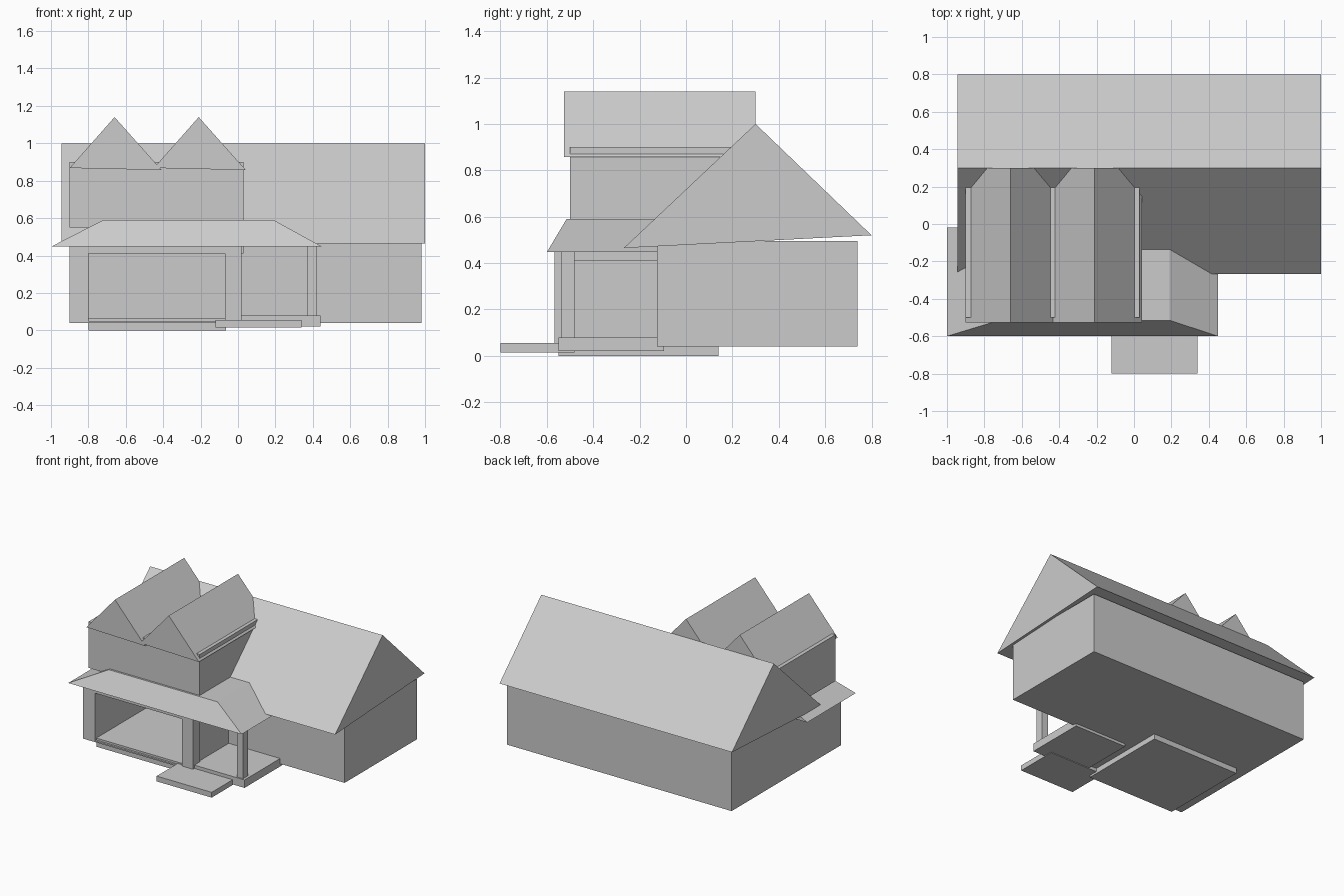
import bpy, bmesh
from mathutils import Vector

if "Cube" in bpy.data.objects:
    bpy.data.objects.remove(bpy.data.objects["Cube"])


def finish(name, bm):
    bmesh.ops.recalc_face_normals(bm, faces=bm.faces)
    me = bpy.data.meshes.new(name)
    bm.to_mesh(me)
    bm.free()
    ob = bpy.data.objects.new(name, me)
    bpy.context.collection.objects.link(ob)
    return ob


def extrude(name, points, offset):
    """Extrude a closed outline of 3D points by an offset."""
    bm = bmesh.new()
    face = bm.faces.new([bm.verts.new(p) for p in points])
    res = bmesh.ops.extrude_face_region(bm, geom=[face], use_keep_orig=True)
    verts = [g for g in res["geom"] if isinstance(g, bmesh.types.BMVert)]
    bmesh.ops.translate(bm, verts=verts, vec=Vector(offset))
    return finish(name, bm)


def box(name, x, y, z):
    outline = [(x[0], y[0], z[0]), (x[1], y[0], z[0]), (x[1], y[1], z[0]), (x[0], y[1], z[0])]
    return extrude(name, outline, (0, 0, z[1] - z[0]))


def frustum(name, low, high, z):
    """Solid between two rectangles given as (x0, x1, y0, y1)."""
    bm = bmesh.new()
    rings = []
    for (x0, x1, y0, y1), h in zip((low, high), z):
        rings.append([bm.verts.new(p) for p in ((x0, y0, h), (x1, y0, h), (x1, y1, h), (x0, y1, h))])
    for ring in rings:
        bm.faces.new(ring)
    for i in range(4):
        j = (i + 1) % 4
        bm.faces.new((rings[0][i], rings[0][j], rings[1][j], rings[1][i]))
    return finish(name, bm)


# House walls with the garage wing, hollowed by the garage opening
plan = [(-0.9, -0.565), (0.01, -0.565), (0.01, -0.125), (0.98, -0.125), (0.98, 0.74), (-0.9, 0.74)]
walls = extrude("house_walls", [(x, y, 0.04) for x, y in plan], (0, 0, 0.456))
cutter = box("garage_cutter", (-0.8, -0.07), (-0.9, 0.14), (0.05, 0.41))
cutter.hide_render = True
cutter.hide_viewport = True
cut = walls.modifiers.new("garage_opening", "BOOLEAN")
cut.object = cutter
cut.operation = "DIFFERENCE"
cut.solver = "EXACT"

# Garage floor, corner pillar and side beam
box("garage_floor", (-0.8, -0.065), (-0.55, 0.14), (0, 0.065))
box("garage_pillar", (-0.07, 0.02), (-0.567, -0.48), (0.05, 0.447))
box("side_beam", (-0.06, 0.03), (-0.48, -0.12), (0.41, 0.447))

# Porch
box("porch_floor", (0.0, 0.44), (-0.55, -0.095), (0.02, 0.08))
box("porch_step", (-0.12, 0.34), (-0.8, -0.48), (0.015, 0.055))
box("porch_post", (0.37, 0.42), (-0.54, -0.48), (0.08, 0.45))
frustum("porch_roof", (-1.0, 0.45, -0.6, -0.02), (-0.72, 0.19, -0.515, -0.02), (0.447, 0.59))

# Main gable roof
extrude("main_roof", [(-0.945, -0.268, 0.465), (-0.945, 0.8, 0.52), (-0.945, 0.3, 1.0)], (1.945, 0, 0))

# Upper storey with twin gables
box("upper_storey", (-0.9, 0.03), (-0.5, 0.25), (0.55, 0.9))
for side, ridge, left in (("left", -0.66, -0.9), ("right", -0.21, -0.45)):
    extrude("gable_roof_" + side,
            [(left, -0.527, 0.868), (ridge + 0.252, -0.527, 0.857), (ridge, -0.527, 1.14)],
            (0, 0.827, 0))
